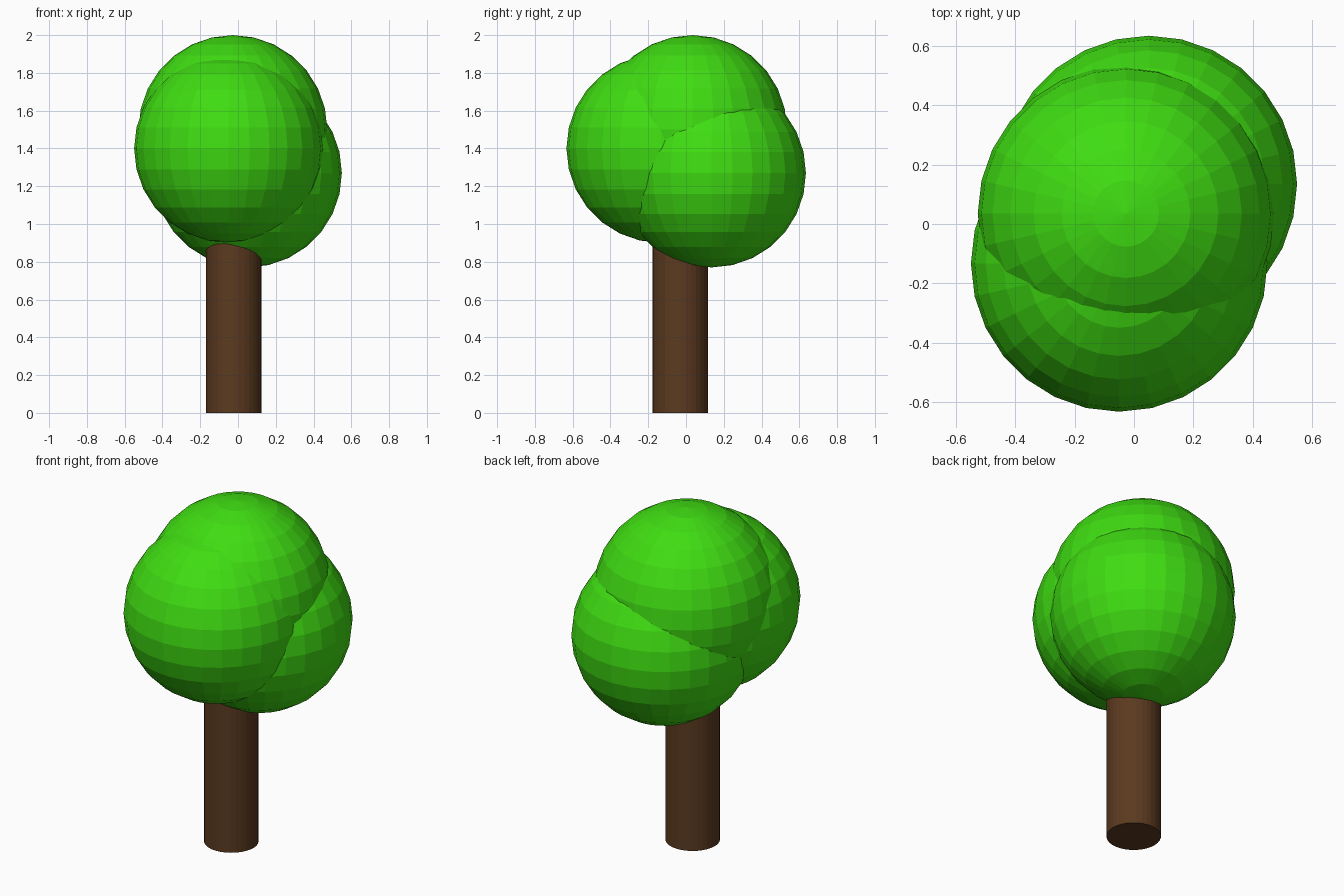
import bpy

if "Cube" in bpy.data.objects:
    bpy.data.objects.remove(bpy.data.objects["Cube"])


def material(name, color):
    mat = bpy.data.materials.new(name)
    mat.diffuse_color = color
    mat.use_nodes = True
    mat.node_tree.nodes["Principled BSDF"].inputs["Base Color"].default_value = mat.diffuse_color
    return mat


bark = material("bark", (0.105, 0.042, 0.014, 1))
leaf = material("leaf", (0.05, 0.72, 0.006, 1))

# Trunk: cylinder running up into the foliage
TRUNK_HEIGHT = 1.2
bpy.ops.mesh.primitive_cylinder_add(vertices=32, radius=0.147, depth=TRUNK_HEIGHT,
                                    location=(-0.023, -0.03, TRUNK_HEIGHT / 2))
trunk = bpy.context.object
trunk.name = "trunk"
trunk.data.materials.append(bark)

# Foliage: three overlapping faceted balls
for name, centre in (
    ("foliage_front", (-0.05, -0.133, 1.4)),
    ("foliage_top", (-0.027, 0.035, 1.5)),
    ("foliage_back", (0.05, 0.135, 1.27)),
):
    bpy.ops.mesh.primitive_uv_sphere_add(segments=28, ring_count=14, radius=0.5, location=centre)
    ball = bpy.context.object
    ball.name = name
    ball.data.materials.append(leaf)
